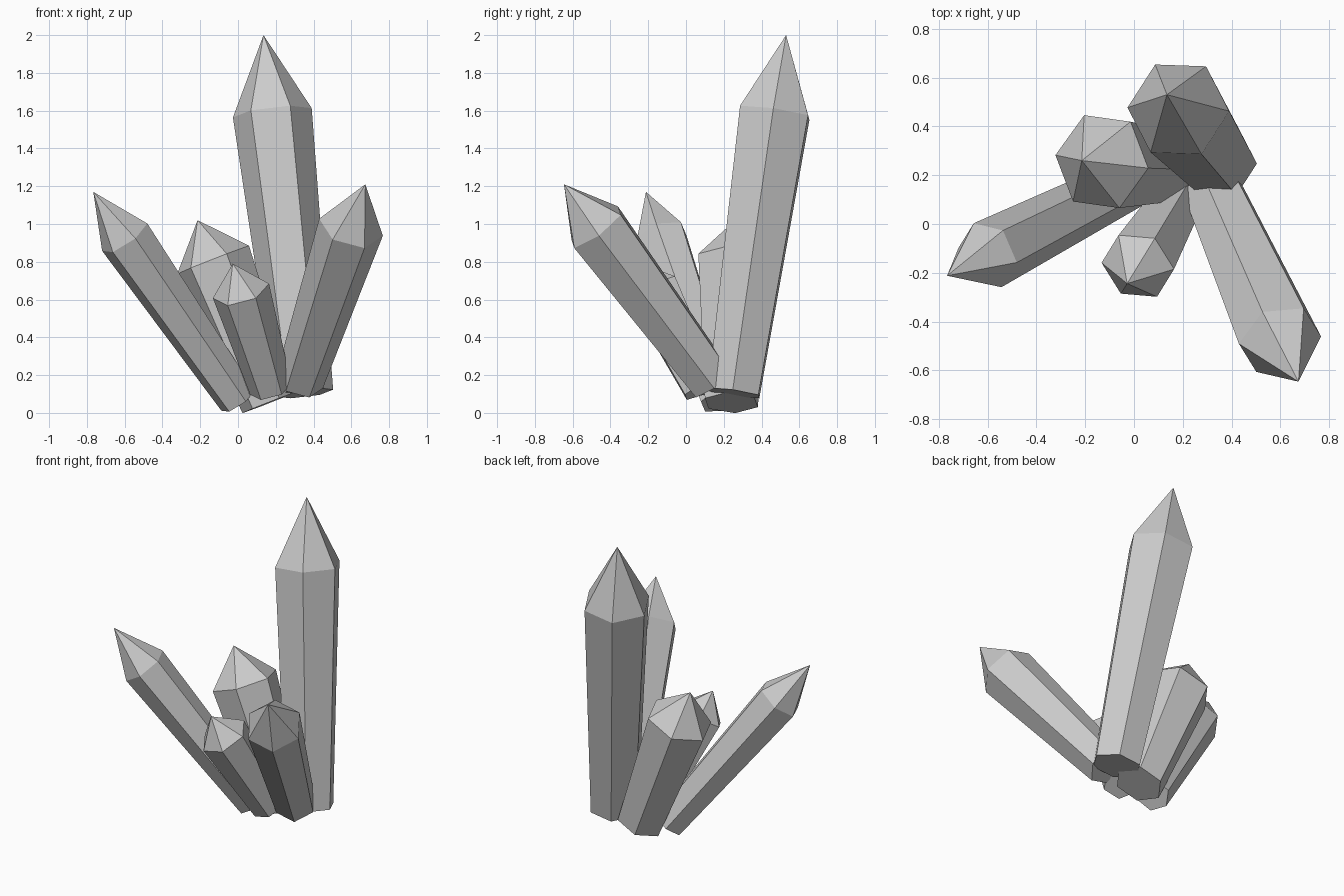
import bpy
from math import radians, cos, sin, tau
from mathutils import Vector

if "Cube" in bpy.data.objects:
    bpy.data.objects.remove(bpy.data.objects["Cube"])

SHOULDER = 0.783   # share of the length where the point begins
TAPER = 0.737      # base radius / shoulder radius


def crystal(name, base, tip, radius, turn):
    """Leaning six-sided prism, widening upward, closed by a pointed cap."""
    base, tip = Vector(base), Vector(tip)
    axis = (tip - base).normalized()
    # first corner: heading 'turn' seen from above, lying square to the axis
    c, s = cos(radians(turn)), sin(radians(turn))
    u = Vector((c, s, -(axis.x * c + axis.y * s) / axis.z)).normalized()
    v = axis.cross(u)

    def ring(center, r):
        return [center + r * (u * cos(tau * i / 6) + v * sin(tau * i / 6)) for i in range(6)]

    verts = ring(base, radius * TAPER) + ring(base.lerp(tip, SHOULDER), radius) + [tip]
    faces = [tuple(range(5, -1, -1))]
    for i in range(6):
        j = (i + 1) % 6
        faces += [(i, j, j + 6, i + 6), (i + 6, j + 6, 12)]
    mesh = bpy.data.meshes.new(name)
    mesh.from_pydata([tuple(p) for p in verts], [], faces)
    bpy.context.collection.objects.link(bpy.data.objects.new(name, mesh))


# name, base centre, tip, shoulder radius, heading of first corner
crystal("tall_crystal", (0.35, 0.253, 0.105), (0.135, 0.53, 2.0), 0.21, -2)
crystal("right_crystal", (0.325, 0.138, 0.163), (0.674, -0.646, 1.21), 0.175, 5)
crystal("left_crystal", (0.0, 0.176, 0.065), (-0.766, -0.212, 1.17), 0.143, -14)
crystal("middle_crystal", (0.164, 0.24, 0.054), (-0.214, 0.26, 1.02), 0.206, -8)
crystal("small_crystal", (0.173, 0.088, 0.126), (-0.028, -0.244, 0.79), 0.154, -5)
